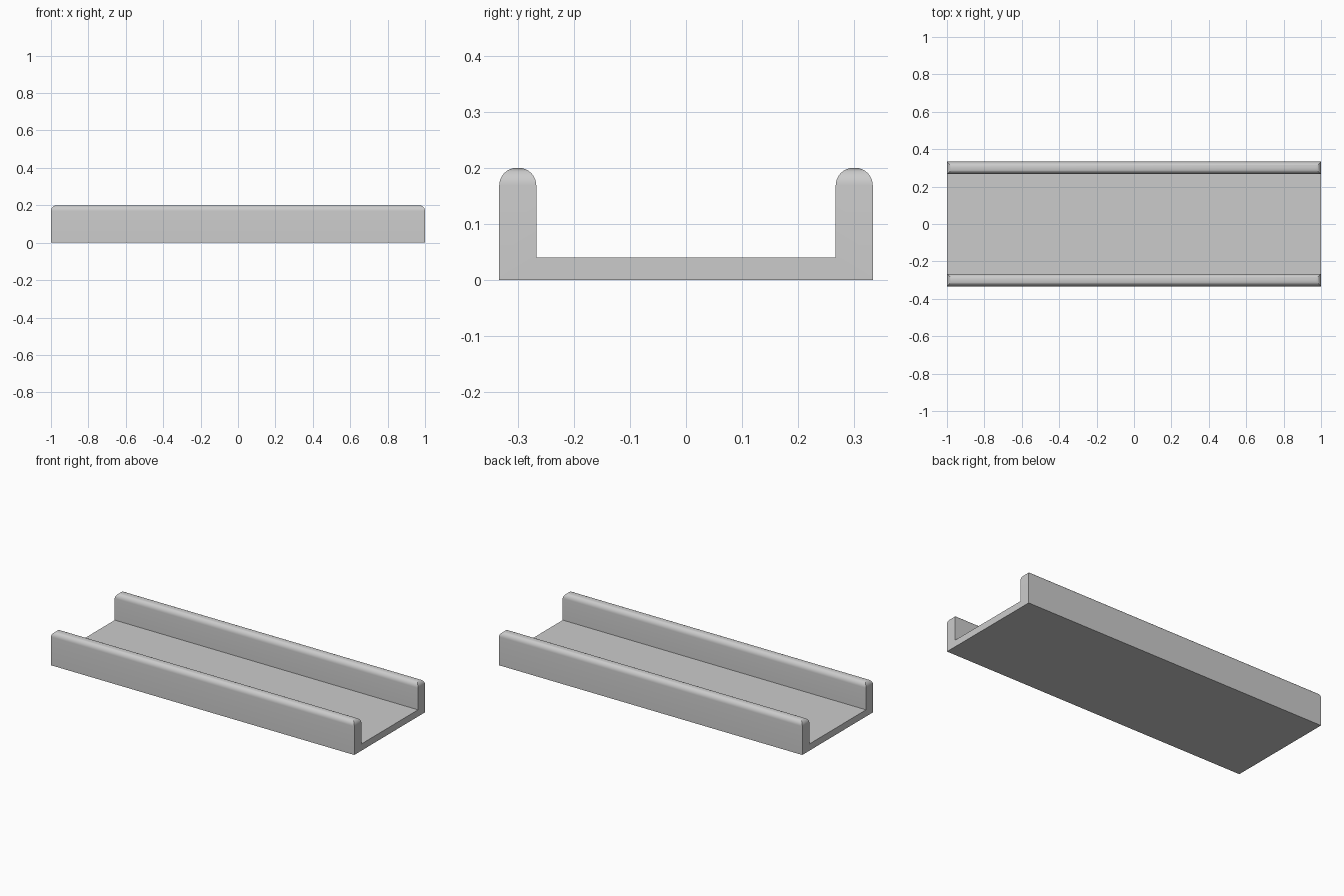
import bpy, bmesh, math

if "Cube" in bpy.data.objects:
    bpy.data.objects.remove(bpy.data.objects["Cube"])

HALF_L, OUT, INN = 1.0, 0.333, 0.267
FLOOR, TOP, ROUND = 0.04, 0.2, 0.031

# U-shaped cross-section (y, z)
profile = [(-OUT, 0), (OUT, 0), (OUT, TOP), (INN, TOP),
           (INN, FLOOR), (-INN, FLOOR), (-INN, TOP), (-OUT, TOP)]

# Extrude the channel along x
bm = bmesh.new()
end = bm.faces.new([bm.verts.new((-HALF_L, y, z)) for y, z in profile])
ext = bmesh.ops.extrude_face_region(bm, geom=[end])
moved = [v for v in ext["geom"] if isinstance(v, bmesh.types.BMVert)]
bmesh.ops.translate(bm, verts=moved, vec=(2 * HALF_L, 0, 0))
bmesh.ops.recalc_face_normals(bm, faces=bm.faces[:])

# Round all four edges on top of each side wall
top_edges = [e for e in bm.edges if all(v.co.z > TOP - 1e-4 for v in e.verts)]
bmesh.ops.bevel(bm, geom=top_edges, offset=ROUND, offset_type='OFFSET',
                segments=8, profile=0.5, affect='EDGES', clamp_overlap=True)
bmesh.ops.recalc_face_normals(bm, faces=bm.faces[:])

mesh = bpy.data.meshes.new("channel_tray")
bm.to_mesh(mesh)
bm.free()
tray = bpy.data.objects.new("channel_tray", mesh)
bpy.context.collection.objects.link(tray)

# Smooth rounded rims, keep flat walls crisp
bpy.context.view_layer.objects.active = tray
tray.select_set(True)
bpy.ops.object.shade_smooth_by_angle(angle=math.radians(30))
